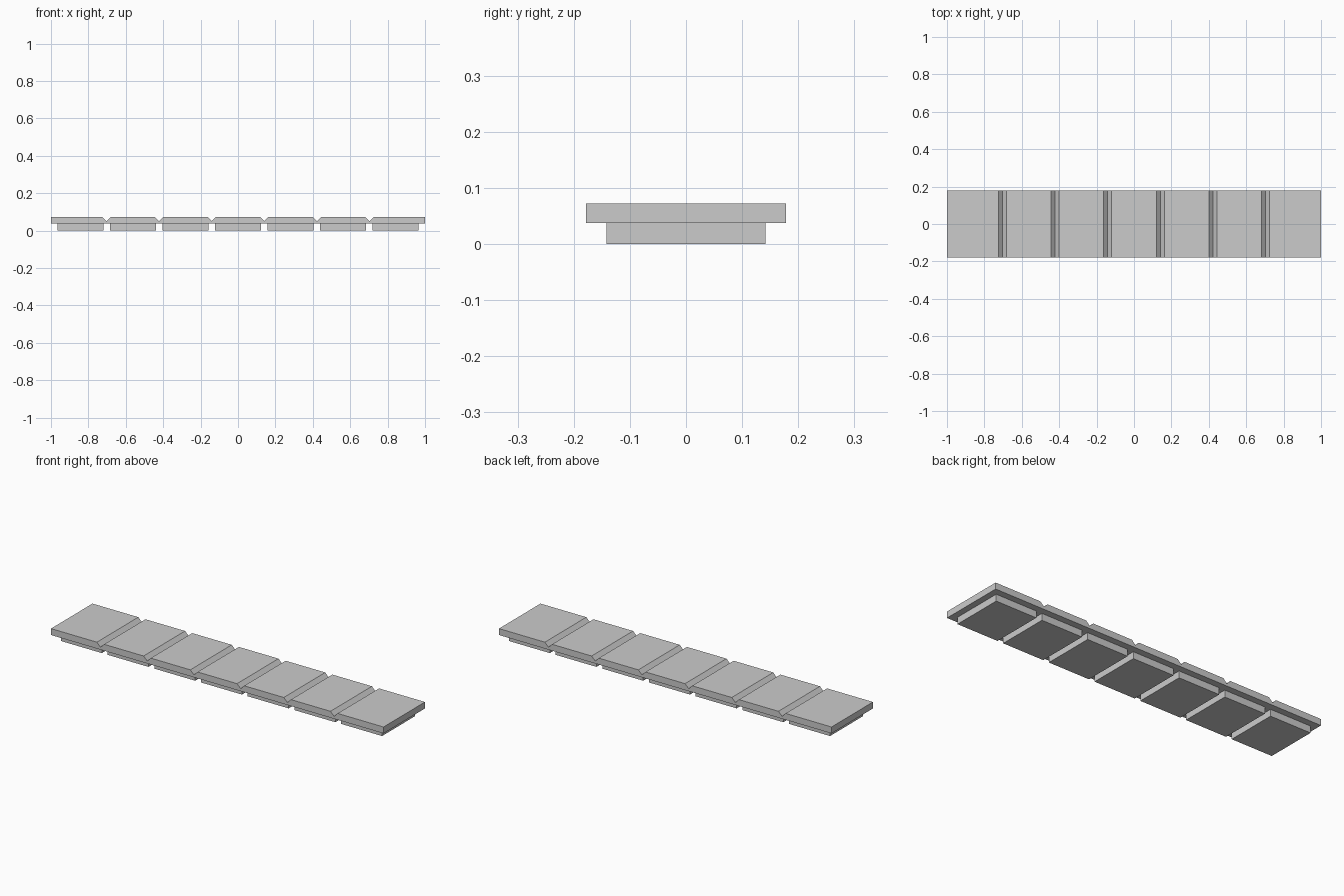
import bpy
import bmesh

cube = bpy.data.objects.get("Cube")
if cube:
    bpy.data.objects.remove(cube, do_unlink=True)

COUNT = 7
PITCH = 0.281
SLAB_BOTTOM, SLAB_TOP = 0.037, 0.072
GROOVE = 0.0215          # half width and depth of each V groove

grey = bpy.data.materials.new("plain_grey")
grey.use_nodes = True
colour = (0.6, 0.6, 0.6, 1)
grey.diffuse_color = colour
grey.node_tree.nodes["Principled BSDF"].inputs["Base Color"].default_value = colour


def extrude_profile(name, profile, half_depth):
    """Sweep an x-z outline along y into a closed solid."""
    bm = bmesh.new()
    face = bm.faces.new([bm.verts.new((x, -half_depth, z)) for x, z in profile])
    swept = bmesh.ops.extrude_face_region(bm, geom=[face])
    verts = [v for v in swept["geom"] if isinstance(v, bmesh.types.BMVert)]
    bmesh.ops.translate(bm, verts=verts, vec=(0, 2 * half_depth, 0))
    bmesh.ops.recalc_face_normals(bm, faces=bm.faces)
    mesh = bpy.data.meshes.new(name)
    bm.to_mesh(mesh)
    bm.free()
    mesh.materials.append(grey)
    obj = bpy.data.objects.new(name, mesh)
    bpy.context.collection.objects.link(obj)
    return obj


# Grooved top slab
outline = [(-1, SLAB_TOP), (-1, SLAB_BOTTOM), (1, SLAB_BOTTOM), (1, SLAB_TOP)]
for i in reversed(range(COUNT - 1)):
    x = (i - (COUNT - 2) / 2) * PITCH
    outline += [(x + GROOVE, SLAB_TOP), (x, SLAB_TOP - GROOVE), (x - GROOVE, SLAB_TOP)]
extrude_profile("top_slab", outline, 0.178)

# Row of blocks under the slab
for i in range(COUNT):
    x = (i - (COUNT - 1) / 2) * PITCH
    left, right = x - 0.123, x + 0.123
    extrude_profile(f"under_block_{i + 1}",
                    [(left, 0), (right, 0), (right, SLAB_BOTTOM), (left, SLAB_BOTTOM)],
                    0.142)
